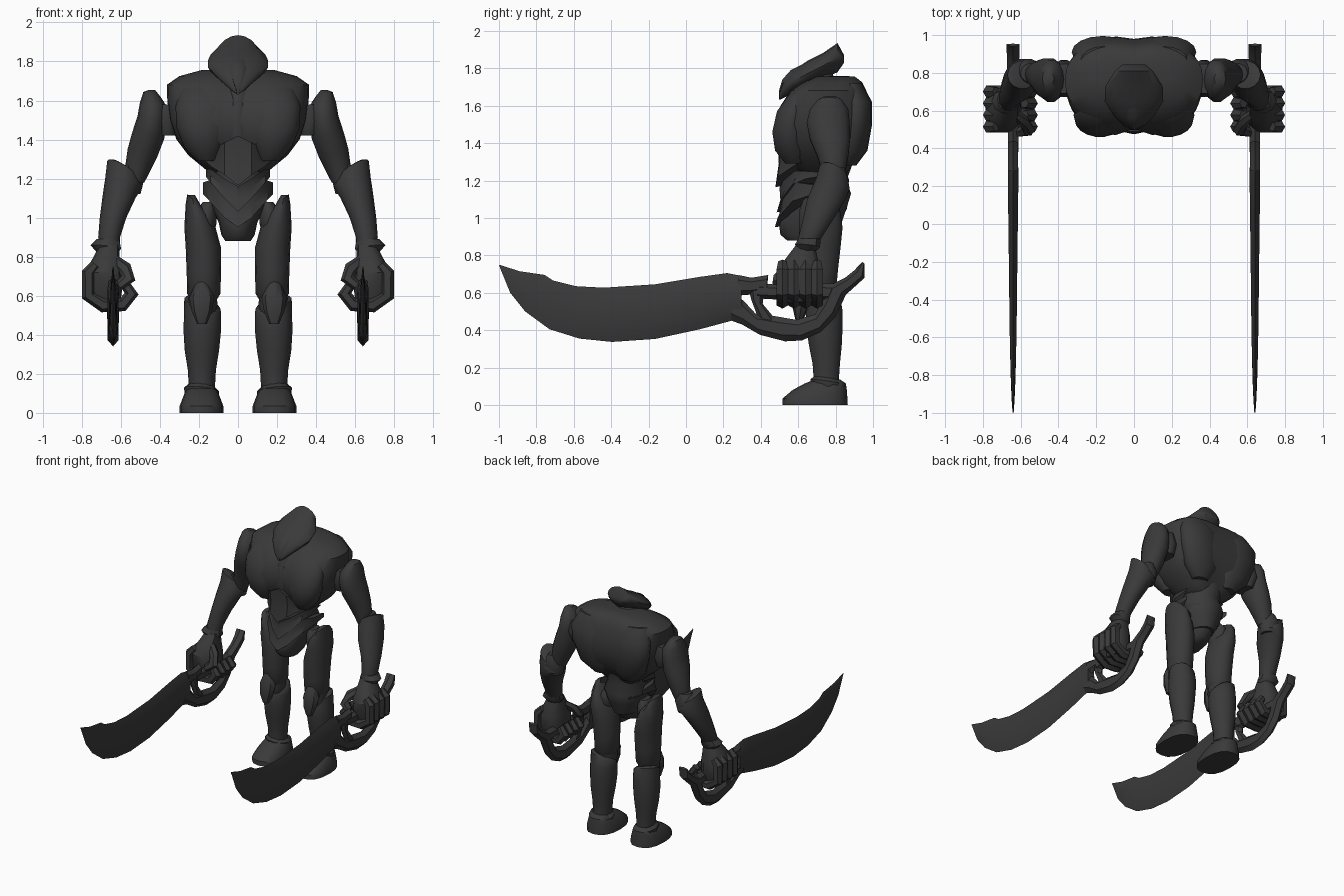
import bpy, bmesh, math
from mathutils import Vector

mat = bpy.data.materials.new("charcoal")
mat.diffuse_color = (0.042, 0.042, 0.042, 1)


def finish(name, bm, mirror=False, angle=40):
    bmesh.ops.recalc_face_normals(bm, faces=bm.faces)
    me = bpy.data.meshes.new(name)
    bm.to_mesh(me)
    bm.free()
    me.materials.append(mat)
    ob = bpy.data.objects.new(name, me)
    bpy.context.collection.objects.link(ob)
    bpy.context.view_layer.objects.active = ob
    ob.select_set(True)
    bpy.ops.object.shade_smooth_by_angle(angle=math.radians(angle))
    ob.select_set(False)
    if mirror:
        ob.modifiers.new("Mirror", 'MIRROR').use_mirror_merge = False
    return ob


def skin(bm, rings):
    """Bridge point rings and cap both ends."""
    vr = [[bm.verts.new(p) for p in r] for r in rings]
    n = len(vr[0])
    for a, b in zip(vr, vr[1:]):
        for i in range(n):
            bm.faces.new((a[i], a[(i + 1) % n], b[(i + 1) % n], b[i]))
    bm.faces.new(vr[0])
    bm.faces.new(vr[-1])


def loft(name, rows, mirror=False, axis='z', n=14, power=2.0, shape=None):
    """Rows: cx, cy, cz, radius x, radius y (or z), optional slopes in x and y."""
    rings = []
    for row in rows:
        cx, cy, cz, rx, ry, sx, sy = (tuple(row) + (0, 0))[:7]
        ring = []
        for i in range(n):
            a = 2 * math.pi * i / n
            c, s = math.cos(a), math.sin(a)
            u = rx * math.copysign(abs(c) ** (2 / power), c)
            v = ry * math.copysign(abs(s) ** (2 / power), s)
            if axis == 'z':
                p = Vector((cx + u, cy + v, cz + sx * u + sy * v))
            else:
                p = Vector((cx + u, cy, cz + v))
            ring.append(shape(p) if shape else p)
        rings.append(ring)
    bm = bmesh.new()
    skin(bm, rings)
    return finish(name, bm, mirror)


def strip(name, pairs, x, t, power_edge=0.25, mirror=True):
    """Lozenge-section blade in the yz plane from (y, z, y, z) edge pairs."""
    rings = []
    for k, (y0, z0, y1, z1) in enumerate(pairs):
        a, b = Vector((x, y0, z0)), Vector((x, y1, z1))
        h = t[k] if isinstance(t, list) else t
        dx = Vector((h, 0, 0))
        p, q = a.lerp(b, power_edge), a.lerp(b, 1 - power_edge)
        rings.append([a, p + dx, q + dx, b, q - dx, p - dx])
    bm = bmesh.new()
    skin(bm, rings)
    return finish(name, bm, mirror, 30)


def chevron(name, cols, depth):
    """Bent plate across x from columns: x, z top, z bottom, y top, y bottom."""
    full = [(-c[0],) + c[1:] for c in reversed(cols) if c[0] > 0] + cols
    rings = []
    for x, zt, zb, yt, yb in full:
        zm, ym = (zt + zb) / 2, (yt + yb) / 2 + 0.012
        rings.append([(x, yt, zt), (x, ym, zm), (x, yb, zb),
                      (x, yb + depth, zb + 0.02), (x, yt + depth, zt - 0.01)])
    bm = bmesh.new()
    skin(bm, rings)
    return finish(name, bm, angle=30)


# Chest shell, with a sternum groove and a shallow spine dip
def groove(p):
    f = math.exp(-(p.x / 0.07) ** 2)
    p.y += 0.045 * f if p.y < 0.7 else -0.02 * f
    return p


loft("torso", [
    (0, .74, 1.20, .10, .10), (0, .73, 1.25, .17, .15), (0, .725, 1.32, .255, .205),
    (0, .73, 1.40, .315, .25), (0, .73, 1.50, .35, .27), (0, .745, 1.60, .362, .25),
    (0, .76, 1.68, .365, .21), (0, .785, 1.725, .30, .165), (0, .80, 1.755, .19, .115),
    (0, .80, 1.76, .08, .06)], n=32, power=2.5, shape=groove)
loft("pectorals", [
    (.16, .58, 1.29, .05, .05), (.175, .565, 1.36, .10, .09), (.18, .555, 1.46, .135, .095),
    (.18, .575, 1.57, .14, .09), (.17, .62, 1.66, .12, .07), (.16, .67, 1.71, .06, .04)],
    mirror=True, n=18)
loft("back_plates", [
    (.12, .86, 1.28, .06, .05), (.14, .89, 1.36, .13, .08), (.16, .91, 1.5, .16, .085),
    (.17, .91, 1.62, .16, .085), (.16, .87, 1.72, .12, .07)], mirror=True, n=16)
loft("sternum", [(0, .57, 1.38, .05, .06), (0, .55, 1.46, .06, .055),
                 (0, .56, 1.58, .04, .05), (0, .62, 1.68, .07, .06)], n=10)

# Neck and hooded wedge head
loft("neck", [(0, .75, 1.66, .12, .11), (0, .72, 1.74, .09, .08), (0, .70, 1.80, .08, .07)])
loft("head", [
    (0, .845, 1.85, .06, .02), (0, .81, 1.857, .10, .078), (0, .73, 1.812, .152, .068),
    (0, .65, 1.772, .155, .068), (0, .57, 1.728, .105, .06), (0, .52, 1.685, .055, .045),
    (0, .50, 1.65, .015, .02)], axis='y', n=16, power=1.8)
loft("beak", [
    (0, .62, 1.80, .05, .02), (0, .56, 1.765, .045, .025), (0, .515, 1.715, .03, .025),
    (0, .497, 1.655, .008, .025)], axis='y', n=8)

# Abdomen core, V-shaped belly plates and pelvis
loft("waist", [
    (0, .70, .96, .09, .13), (0, .71, 1.05, .14, .15), (0, .72, 1.13, .155, .165),
    (0, .72, 1.20, .13, .14), (0, .73, 1.28, .15, .16), (0, .74, 1.34, .18, .15)], n=18)
chevron("upper_belly_plate", [(0, 1.42, 1.165, .49, .478), (.07, 1.385, 1.22, .49, .49),
                              (.135, 1.345, 1.26, .54, .55), (.18, 1.33, 1.30, .60, .61)], .13)
chevron("middle_belly_plate", [(0, 1.16, 1.03, .50, .485), (.07, 1.20, 1.10, .52, .51),
                               (.14, 1.25, 1.18, .58, .57), (.165, 1.25, 1.21, .64, .64)], .13)
chevron("lower_belly_plate", [(0, 1.06, .95, .50, .475), (.07, 1.13, 1.0, .52, .49),
                              (.15, 1.19, 1.09, .59, .57), (.18, 1.18, 1.12, .66, .66)], .13)
loft("pelvis", [
    (0, .62, .88, .065, .08), (0, .64, .91, .085, .135), (0, .66, .98, .10, .165),
    (0, .69, 1.05, .13, .17), (0, .73, 1.12, .16, .145)], n=16)
loft("hip_joints", [(.15, .71, .93, .03, .05), (.16, .71, .97, .05, .08),
                    (.16, .71, 1.04, .05, .08), (.15, .71, 1.08, .03, .05)], mirror=True)

# Legs
loft("thighs", [
    (.175, .71, .57, .06, .07), (.175, .71, .61, .085, .095), (.175, .71, .72, .088, .105),
    (.178, .715, .85, .09, .115), (.195, .72, .95, .08, .12), (.208, .715, 1.04, .06, .11, .5),
    (.225, .70, 1.09, .035, .075, .8), (.232, .69, 1.115, .012, .03)], mirror=True)
loft("knees", [(.18, .72, .48, .06, .07), (.18, .71, .55, .075, .09),
               (.18, .71, .63, .07, .08)], mirror=True)
loft("knee_caps", [
    (.185, .605, .455, .025, .02), (.185, .615, .52, .052, .045), (.185, .63, .59, .064, .05),
    (.185, .635, .65, .04, .04), (.185, .645, .70, .012, .015)], mirror=True, n=8)
loft("shins", [
    (.185, .75, .07, .06, .075), (.185, .75, .15, .068, .07), (.185, .75, .22, .072, .075),
    (.185, .745, .32, .088, .09), (.183, .74, .42, .096, .10), (.182, .74, .50, .095, .10),
    (.182, .74, .56, .093, .085, .3, .3), (.182, .75, .58, .07, .06, .3, .3)], mirror=True)
loft("ankle_cuffs", [
    (.185, .755, .08, .085, .09), (.187, .755, .12, .09, .095, .1, -.15),
    (.187, .755, .14, .068, .075, .1, -.15)], mirror=True, n=10)
loft("feet", [
    (.187, .69, 0, .112, .175), (.187, .69, .035, .112, .173), (.187, .715, .08, .095, .145),
    (.187, .745, .115, .08, .11), (.187, .755, .135, .06, .07)], mirror=True, n=16, power=2.4)

# Arms
loft("shoulder_joints", [(.36, .77, 1.42, .05, .07), (.37, .77, 1.5, .08, .10),
                         (.37, .77, 1.58, .06, .08)], mirror=True)
loft("upper_arms", [
    (.53, .79, 1.18, .05, .05), (.515, .79, 1.25, .062, .065, .3), (.49, .785, 1.33, .075, .085, .3),
    (.46, .77, 1.42, .082, .11, .2), (.44, .76, 1.51, .075, .118, .1),
    (.435, .765, 1.58, .068, .105, .1), (.44, .77, 1.63, .045, .065, .3),
    (.442, .77, 1.653, .018, .025)], mirror=True)
loft("elbows", [(.55, .80, 1.12, .05, .05), (.56, .80, 1.2, .08, .075),
                (.55, .80, 1.27, .05, .05)], mirror=True)
loft("forearms", [
    (.655, .65, .84, .05, .05), (.66, .665, .90, .056, .065), (.64, .71, 1.0, .068, .085),
    (.61, .75, 1.10, .085, .105), (.585, .785, 1.18, .095, .092, .25, -.3),
    (.59, .79, 1.245, .08, .075, .55, -.4), (.605, .78, 1.265, .05, .05, .55, -.4)], mirror=True)
loft("wrist_cuffs", [
    (.665, .645, .82, .055, .05), (.675, .65, .85, .08, .068, .1, -.1),
    (.665, .66, .89, .06, .06)], mirror=True, n=9)

# Fists: hand back, four curled fingers and a thumb
loft("hand_backs", [
    (.675, .61, .55, .07, .09), (.69, .61, .62, .095, .115), (.69, .605, .72, .095, .12),
    (.675, .62, .79, .07, .085), (.66, .64, .86, .05, .05)], mirror=True, n=10, power=2.6)


def finger(name, y, path, r):
    pts = [Vector((x, y + dy, z)) for x, dy, z in path]
    rings = []
    for i, p in enumerate(pts):
        t = (pts[min(i + 1, len(pts) - 1)] - pts[max(i - 1, 0)]).normalized()
        s = Vector((0, 1, 0))
        w = t.cross(s).normalized()
        k = r * (0.7 if i in (0, len(pts) - 1) else 1)
        rings.append([p + (s * math.cos(a) + w * math.sin(a)) * k
                      for a in [math.tau * (j + .5) / 6 for j in range(6)]])
    bm = bmesh.new()
    skin(bm, rings)
    finish(name, bm, True)


curl = [(.73, 0, .76), (.765, 0, .72), (.765, 0, .60), (.69, 0, .55),
        (.59, 0, .555), (.545, 0, .61), (.58, 0, .66)]
for i in range(4):
    finger(f"finger_{i + 1}", .515 + .062 * i, curl, .036)
finger("thumbs", .56, [(.64, .03, .79), (.58, -.02, .74), (.56, -.06, .69), (.61, -.075, .65)], .036)

# Swords: curved blade, forked base, grip, hand guard and pommel horn
SX = .64
strip("blades", [
    (-1.0, .75, -.995, .735), (-.89, .715, -.94, .60), (-.755, .695, -.86, .50),
    (-.71, .665, -.73, .405), (-.59, .635, -.57, .355), (-.44, .627, -.395, .337),
    (-.165, .645, -.165, .353), (.075, .685, .075, .405), (.22, .705, .25, .452),
    (.295, .69, .30, .46)],
    SX, [.003, .008, .012, .015, .018, .02, .023, .026, .028, .028])
strip("blade_bases", [(.28, .695, .28, .585), (.35, .68, .345, .59), (.44, .695, .41, .60),
                      (.435, .645, .425, .60)], SX, .026)
strip("base_struts", [(.335, .62, .42, .62), (.35, .56, .41, .54), (.38, .48, .46, .48),
                      (.40, .42, .49, .44)], SX, .022)
strip("grips", [(.38, .65, .38, .57), (.55, .64, .55, .56), (.72, .65, .72, .56),
                (.80, .65, .80, .55)], SX, .028)
strip("hand_guards", [
    (.25, .60, .24, .452), (.31, .555, .30, .43), (.37, .49, .395, .375), (.475, .475, .53, .34),
    (.59, .455, .62, .345), (.69, .485, .72, .39), (.73, .56, .80, .47), (.76, .635, .855, .59),
    (.85, .68, .90, .63), (.90, .72, .955, .68), (.942, .765, .955, .755)], SX,
    [.026, .026, .026, .028, .028, .028, .03, .032, .032, .034, .034])
